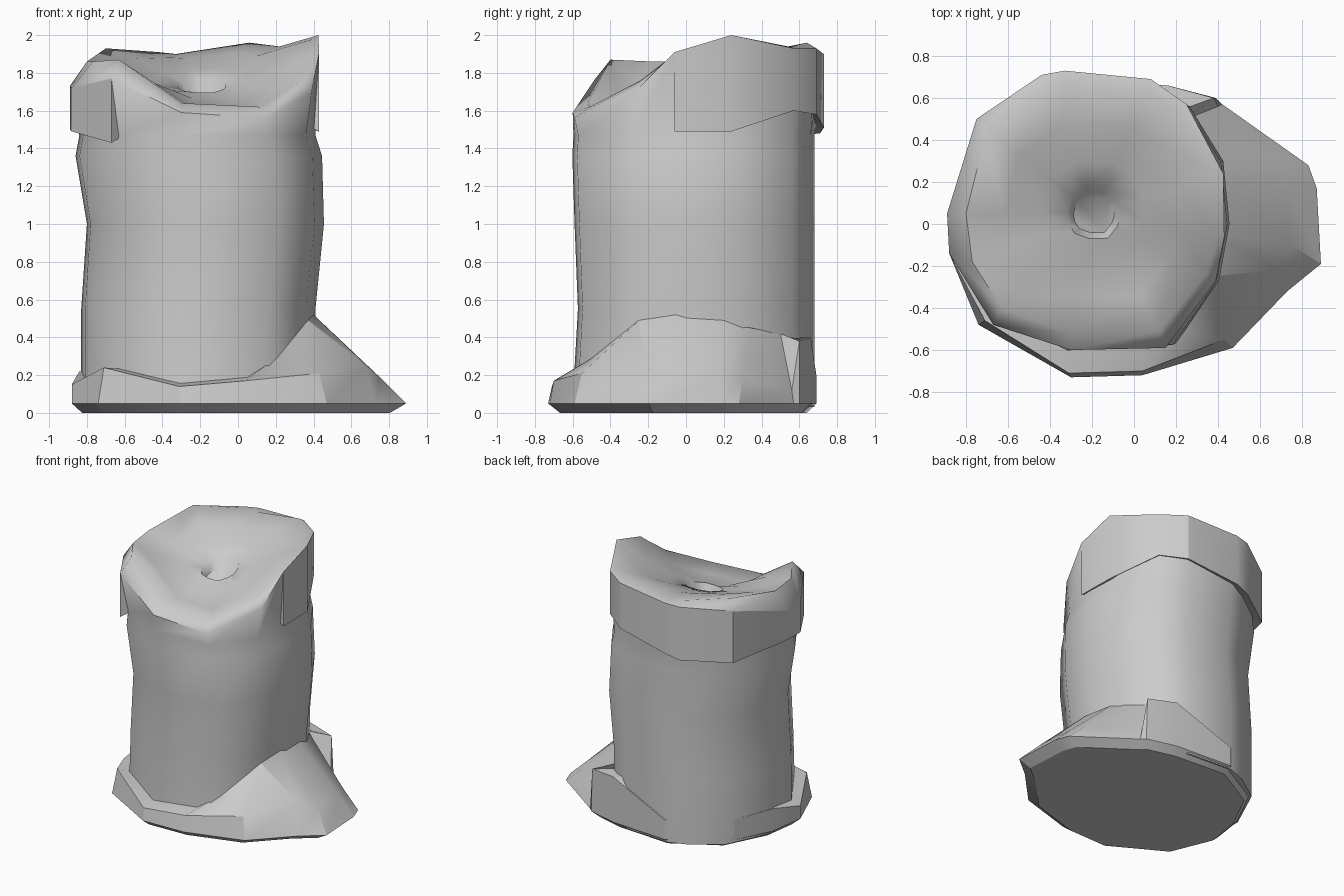
import bpy, bmesh

CX, CY = -0.19, 0.05


def loft(name, rings, closed=True, caps=False, tube=False, smooth=0.5):
    """Skin a list of equal-length point rings with quads."""
    bm = bmesh.new()
    vs = [[bm.verts.new(p) for p in r] for r in rings]
    n = len(rings[0])
    pairs = list(zip(vs, vs[1:]))
    if tube:
        pairs.append((vs[-1], vs[0]))
    for a, b in pairs:
        for i in range(n if closed else n - 1):
            j = (i + 1) % n
            bm.faces.new((a[i], a[j], b[j], b[i]))
    if caps:
        bm.faces.new(vs[0])
        bm.faces.new(vs[-1])
    if tube and not closed:
        bm.faces.new([r[0] for r in vs])
        bm.faces.new([r[-1] for r in vs])
    bmesh.ops.recalc_face_normals(bm, faces=bm.faces)
    mesh = bpy.data.meshes.new(name)
    bm.to_mesh(mesh)
    bm.free()
    obj = bpy.data.objects.new(name, mesh)
    bpy.context.collection.objects.link(obj)
    bpy.ops.object.select_all(action='DESELECT')
    obj.select_set(True)
    bpy.context.view_layer.objects.active = obj
    bpy.ops.object.shade_smooth_by_angle(angle=smooth)
    return obj


def toward(p, f, z):
    """Move a point a fraction f toward the axis, at height z."""
    return (p[0] + (CX - p[0]) * f, p[1] + (CY - p[1]) * f, z)


# Trunk outline, counter-clockwise from the front
outline = [(-.30, -.59), (.18, -.565), (.38, -.27), (.43, 0), (.40, .30), (.24, .56),
           (.06, .66), (-.30, .68), (-.44, .63), (-.66, .48), (-.82, .14), (-.80, -.13),
           (-.61, -.435)]
# Uneven outer rim and the matching inner lip
rim = [(-.30, -.60, 1.59), (.15, -.59, 1.56), (.39, -.27, 1.70), (.43, -.06, 1.91),
       (.425, .24, 2.0), (.25, .57, 1.93), (.08, .69, 1.93), (-.33, .73, 1.90),
       (-.44, .71, 1.89), (-.75, .50, 1.86), (-.89, .05, 1.73), (-.88, -.14, 1.72),
       (-.67, -.48, 1.77)]
lip = [(-.30, -.52, 1.64), (.12, -.51, 1.62), (.34, -.24, 1.76), (.40, -.06, 1.90),
       (.40, .24, 1.98), (.22, .54, 1.94), (.06, .64, 1.96), (-.33, .66, 1.90),
       (-.42, .64, 1.91), (-.70, .45, 1.93), (-.80, .05, 1.86), (-.77, -.18, 1.86),
       (-.63, -.40, 1.87)]

# Trunk: height, left extent, right extent, front stretch
rings = []
for z, l, r, k in [(.03, -.83, .41, 1.02), (.55, -.83, .41, .97), (1.0, -.80, .455, 1.0),
                   (1.36, -.86, .445, 1.02), (1.47, -.84, .41, 1.01)]:
    rings.append([(l + (x + .82) / 1.25 * (r - l), y * k if y < 0 else y, z) for x, y in outline])
rings += [rim, lip]
# Forward-tilted sunken top with a small pit
for f, w, drop in [(.30, .45, 0), (.60, .85, 0), (.79, 1, 0), (.84, 1, .07)]:
    ring = []
    for p in lip:
        x, y, z = toward(p, f, p[2])
        ring.append((x, y, z + (1.73 + .28 * (y - CY) - z) * w - drop))
    rings.append(ring)
loft("trunk", rings, caps=True, smooth=1.05)

# Bark collar wrapping the right, back and left sides
lows = [1.49, 1.49, 1.60, 1.58, 1.51, 1.48, 1.46, 1.50, 1.49, 1.43]
sec = rim[3:]
loft("bark_collar", [
    sec,
    [(p[0], p[1], z) for p, z in zip(sec, lows)],
    [toward(p, .14, z + .04) for p, z in zip(sec, lows)],
    [toward(p, .14, p[2] - .08) for p in sec]], closed=False, tube=True)

# Root skirt: foot edge x y, shoulder x y z, meeting line x y z
skirt = [(-.30, -.73, -.31, -.71, .14, -.30, -.57, .16),
         (.04, -.72, .04, -.70, .17, .05, -.56, .19),
         (.47, -.59, .43, -.55, .21, .20, -.50, .29),
         (.73, -.32, .67, -.22, .26, .37, -.25, .49),
         (.89, -.19, .75, -.10, .19, .40, -.05, .52),
         (.87, .17, .73, .18, .18, .39, .20, .49),
         (.83, .28, .68, .30, .18, .36, .34, .45),
         (.42, .57, .40, .56, .12, .25, .50, .42),
         (.39, .60, .38, .60, .38, .16, .52, .41),
         (.16, .66, .16, .66, .40, .05, .58, .40),
         (-.30, .69, -.30, .69, .20, -.30, .60, .20),
         (-.67, .48, -.67, .48, .20, -.60, .40, .20),
         (-.84, .14, -.84, .13, .22, -.75, .10, .22),
         (-.88, -.14, -.88, -.14, .15, -.76, -.12, .20),
         (-.74, -.48, -.71, -.46, .24, -.57, -.40, .23)]
foot = [(s[0], s[1], .05) for s in skirt]
loft("root_skirt", [
    [toward(p, .08, 0) for p in foot],
    foot,
    [s[2:5] for s in skirt],
    [s[5:8] for s in skirt]], caps=True)
